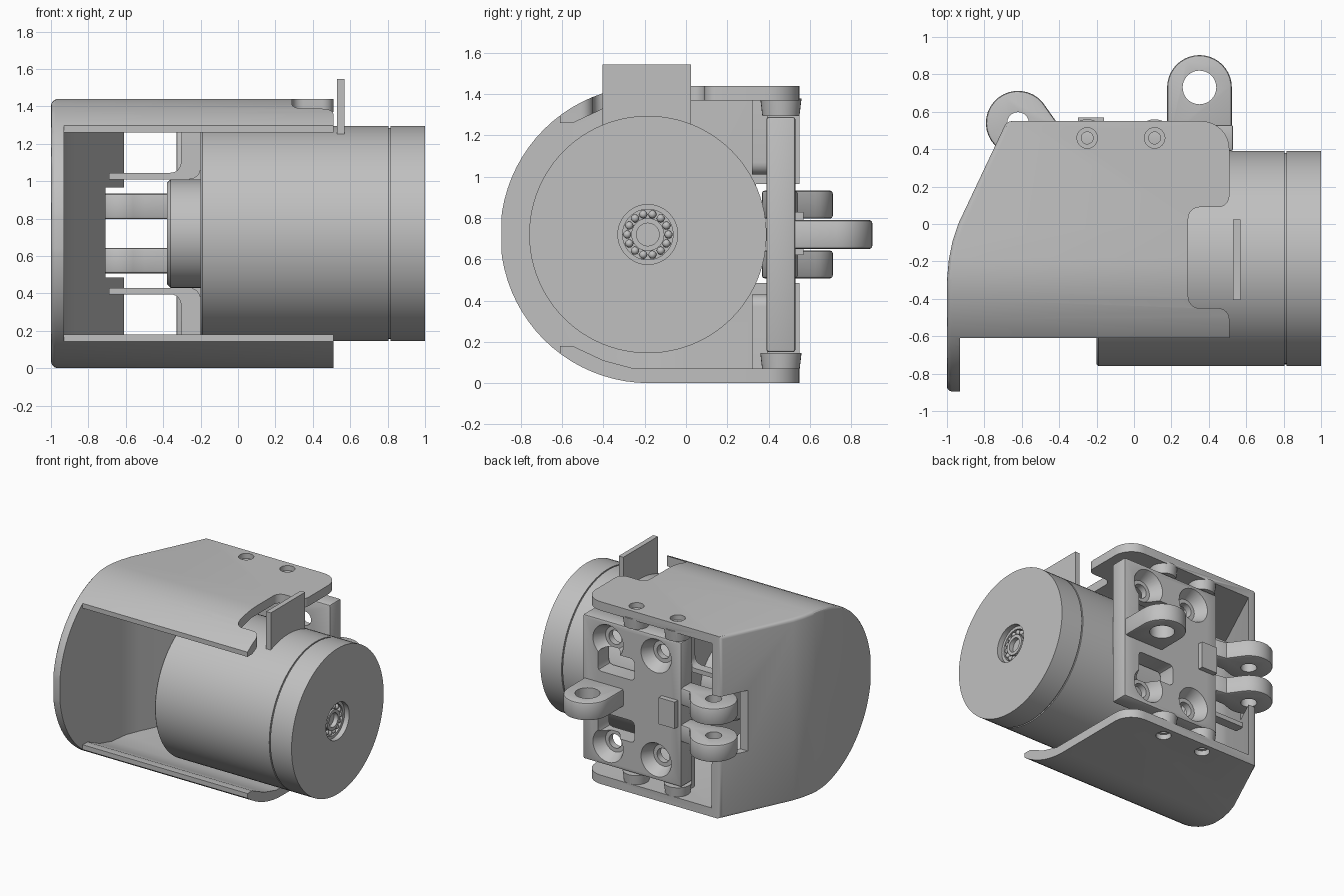
import bpy, bmesh
from math import cos, sin, pi, radians
from mathutils import Vector

cube = bpy.data.objects.get("Cube")
if cube:
    bpy.data.objects.remove(cube, do_unlink=True)

GREY = (0.53, 0.53, 0.53, 1)
grey = bpy.data.materials.new("plain grey")
grey.use_nodes = True
grey.diffuse_color = GREY
grey.node_tree.nodes["Principled BSDF"].inputs["Base Color"].default_value = GREY


def finish(name, bm):
    bmesh.ops.recalc_face_normals(bm, faces=bm.faces)
    mesh = bpy.data.meshes.new(name)
    bm.to_mesh(mesh)
    bm.free()
    mesh.materials.append(grey)
    ob = bpy.data.objects.new(name, mesh)
    bpy.context.collection.objects.link(ob)
    return ob


def place(axis, h, a, b):
    return {"x": (h, a, b), "y": (a, h, b), "z": (a, b, h)}[axis]


def prism(name, pts, axis, lo, hi):
    """Extrude an outline along an axis."""
    bm = bmesh.new()
    ends = [[bm.verts.new(place(axis, h, *p)) for p in pts] for h in (lo, hi)]
    for ring in ends:
        bm.faces.new(ring)
    for i in range(len(pts)):
        j = (i + 1) % len(pts)
        bm.faces.new((ends[0][i], ends[0][j], ends[1][j], ends[1][i]))
    return finish(name, bm)


def lathe(name, profile, axis, a, b, n=32):
    """Turn (height, radius) points around an axis through (a, b)."""
    bm = bmesh.new()
    rings = [[bm.verts.new(place(axis, h, a + r * cos(2 * pi * i / n), b + r * sin(2 * pi * i / n)))
              for i in range(n)] for h, r in profile]
    bm.faces.new(rings[0])
    bm.faces.new(rings[-1])
    for p, q in zip(rings, rings[1:]):
        for i in range(n):
            j = (i + 1) % n
            bm.faces.new((p[i], p[j], q[j], q[i]))
    return finish(name, bm)


def box(name, x0, x1, y0, y1, z0, z1):
    return prism(name, [(x0, y0), (x1, y0), (x1, y1), (x0, y1)], "z", z0, z1)


def arc(cx, cy, r, a0, a1, n=6):
    angles = [radians(a0 + (a1 - a0) * i / n) for i in range(n + 1)]
    return [(cx + r * cos(t), cy + r * sin(t)) for t in angles]


def apply_modifier(ob, mod):
    bpy.context.view_layer.objects.active = ob
    bpy.ops.object.modifier_apply(modifier=mod.name)


def boolean(ob, tool, operation="DIFFERENCE"):
    mod = ob.modifiers.new("cut", "BOOLEAN")
    mod.operation, mod.solver, mod.object = operation, "EXACT", tool
    apply_modifier(ob, mod)
    bpy.data.objects.remove(tool, do_unlink=True)


def soften(ob, width):
    mod = ob.modifiers.new("edge", "BEVEL")
    mod.width, mod.segments, mod.limit_method = width, 2, "ANGLE"
    mod.angle_limit = radians(50)
    apply_modifier(ob, mod)


MY, MZ = -0.185, 0.72      # motor axis

# Housing: D-shaped section trimmed by its plan outline
section = [(0.8, 0), (0.8, 1.44)] + arc(-0.18, MZ, MZ, 90, 270, 40)
plan = [(-1, -0.895), (-0.93, -0.895), (-0.93, -0.61), (0.51, -0.61)]
plan += arc(0.36, 0.4, 0.15, 0, 90, 8)
plan += [(-0.68, 0.55), (-0.94, 0), (-0.97, -0.09), (-0.99, -0.19), (-1, -0.3)]
housing = prism("housing", section, "x", -1.2, 0.7)
boolean(housing, prism("plan_tool", plan, "z", -0.2, 1.7), "INTERSECT")

# Rounded outer rim of the closed end
bm = bmesh.new()
bm.from_mesh(housing.data)
rim = [e for e in bm.edges if len(e.link_faces) == 2 and e.calc_face_angle() > radians(55)
       and all(v.co.x < -0.67 for v in e.verts)
       and any(abs(f.normal.x) < 0.02 for f in e.link_faces)
       and any(f.normal.x < -0.8 for f in e.link_faces)]
bmesh.ops.bevel(bm, geom=rim, offset=0.025, segments=3, profile=0.5, affect="EDGES", clamp_overlap=True)
bm.to_mesh(housing.data)
bm.free()

# Open cavity
half = [(-0.25, 0.07), (-0.4, 0.11), (-0.55, 0.18), (-1.2, 0.185)]
inner = [(0.9, 0.07)] + half + [(y, 1.44 - z) for y, z in reversed(half)] + [(0.9, 1.37)]
cavity = prism("cavity_tool", inner, "x", -1.1, 0.9)
room = [(-0.93, -1.1), (0.8, -1.1), (0.8, 0.8), (-0.495, 0.8), (-0.61, 0.55), (-0.87, 0), (-0.91, -0.1), (-0.93, -0.25)]
boolean(cavity, prism("room_tool", room, "z", -0.1, 1.6), "INTERSECT")
boolean(housing, cavity)

# Clearance in the end wall and notch in the top plate
boolean(housing, box("wall_tool", -0.95, -0.45, 0.34, 0.7, 0.485, 0.965))
notch = arc(0.35, -0.39, 0.06, 180, 270) + arc(0.45, -0.51, 0.06, 90, 0)
notch += [(0.7, -0.51), (0.7, 0.15)] + arc(0.45, 0.15, 0.06, 0, -90) + arc(0.35, 0.03, 0.06, 90, 180)
boolean(housing, prism("notch_tool", notch, "z", 1.0, 1.6))

# Screw bosses and holes in the top and bottom plates
for x in (-0.25, 0.11):
    for z0, z1, s in ((1.295, 1.38, "upper"), (0.06, 0.145, "lower")):
        boolean(housing, lathe("boss_tool", [(z0, 0.09), (z1, 0.1)], "z", x, 0.46), "UNION")
    for hole in ([(1.25, 0.032), (1.4, 0.032), (1.4, 0.055), (1.6, 0.055)],
                 [(-0.1, 0.055), (0.04, 0.055), (0.04, 0.032), (0.2, 0.032)]):
        boolean(housing, lathe("hole_tool", hole, "z", x, 0.46, 24))

# Motor body with front groove and bearing seat
R = 0.575
lathe("motor", [(-0.38, 0.27), (-0.36, 0.29), (-0.2, 0.29), (-0.2, R - 0.01), (-0.19, R), (0.805, R),
                (0.805, R - 0.01), (0.815, R - 0.01), (0.815, R), (1, R), (1, 0.145), (0.96, 0.145),
                (0.96, 0.122), (0.92, 0.122)], "x", MY, MZ, 96)
lathe("bearing_inner_ring", [(0.91, 0.08), (0.965, 0.08), (0.965, 0.055), (0.93, 0.055)], "x", MY, MZ)
bm = bmesh.new()
for i in range(14):
    t = 2 * pi * i / 14
    made = bmesh.ops.create_icosphere(bm, subdivisions=2, radius=0.02)
    bmesh.ops.translate(bm, verts=made["verts"], vec=Vector((0.945, MY + 0.1 * cos(t), MZ + 0.1 * sin(t))))
finish("bearing_balls", bm)

# Flat terminal tab above the motor
box("terminal_tab", 0.53, 0.57, -0.405, 0.025, 1.25, 1.545)

# Mounting bracket with countersunk screw holes and windows
bracket = box("bracket_plate", -0.33, 0.53, 0.39, 0.53, 0.15, 1.29)
soften(bracket, 0.012)
for x in (-0.11, 0.31):
    for z in (0.31, 1.13):
        sink = [(0.3, 0.055), (0.44, 0.055), (0.44, 0.085), (0.535, 0.135), (0.6, 0.135)]
        boolean(bracket, lathe("sink_tool", sink, "y", x, z))
for z in (0.475, 0.965):
    window = box("window_tool", 0.08, 0.4, 0.3, 0.7, z - 0.085, z + 0.085)
    soften(window, 0.03)
    boolean(bracket, window)
pad = box("bracket_pad", -0.3, -0.16, 0.5, 0.57, 0.62, 0.83)


def lug(name, outline, cx, cy, r, z0, z1):
    ob = prism(name, outline, "z", z0, z1)
    soften(ob, 0.014)
    boolean(ob, lathe("pin_tool", [(z0 - 0.1, r), (z1 + 0.1, r)], "z", cx, cy))


# Single lug and paired clevis lugs
single = arc(0.35, 0.73, 0.173, 0, 180, 20) + [(0.177, 0.45), (0.523, 0.45)]
lug("single_lug", single, 0.35, 0.73, 0.09, 0.65, 0.79)
paired = arc(-0.62, 0.54, 0.172, 30, 290, 24) + [(-0.5, 0.4), (-0.31, 0.4), (-0.31, 0.525), (-0.41, 0.54)]
for side, z in (("upper", 0.865), ("lower", 0.575)):
    lug(side + "_clevis_lug", paired, -0.62, 0.54, 0.058, z - 0.068, z + 0.068)

# Curved ribs joining the bracket to the end wall
rib = [(-0.69, 1.01), (-0.26, 1.01)] + arc(-0.26, 1.07, 0.06, -90, 0) + [(-0.2, 1.38), (-0.3, 1.38)]
rib += arc(-0.36, 1.1, 0.055, 0, -90) + [(-0.69, 1.045)]
prism("upper_rib", rib, "y", 0.32, 0.395)
prism("lower_rib", [(x, 1.44 - z) for x, z in rib], "y", 0.32, 0.395)

# Smooth curved surfaces, keep edges crisp
bpy.ops.object.select_all(action="DESELECT")
for ob in bpy.context.collection.objects:
    if ob.type == "MESH" and grey.name in ob.data.materials:
        ob.select_set(True)
        bpy.context.view_layer.objects.active = ob
bpy.ops.object.shade_smooth_by_angle(angle=radians(30))
